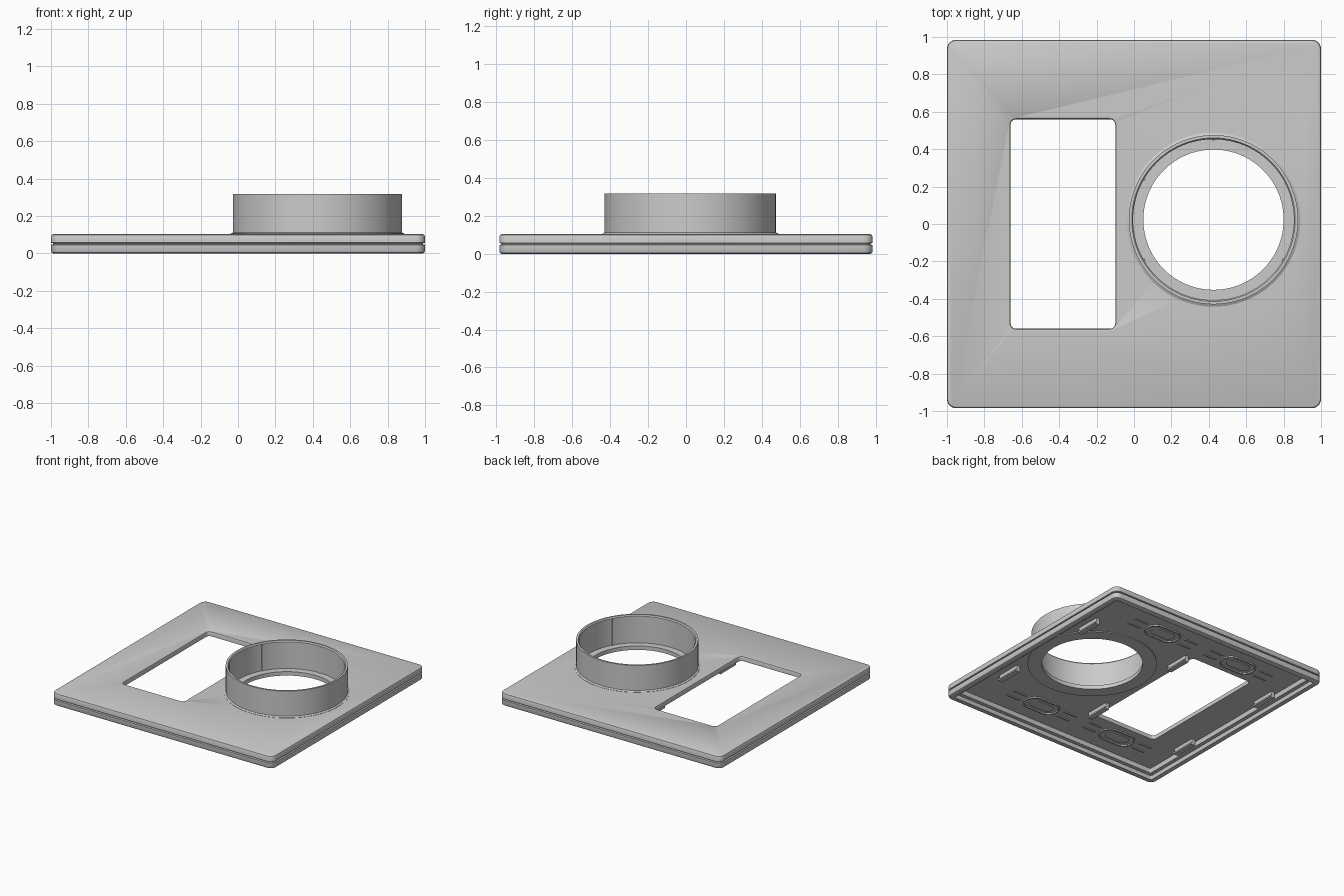
import bpy, bmesh
from math import sin, cos, pi, radians

if "Cube" in bpy.data.objects:
    bpy.data.objects.remove(bpy.data.objects["Cube"])

HOLE = (0.425, 0.023)          # centre of the round collar
CEIL = 0.065                   # underside of the thin top panel


def finish(bm, name, angle=30):
    bmesh.ops.recalc_face_normals(bm, faces=bm.faces)
    me = bpy.data.meshes.new(name)
    bm.to_mesh(me)
    bm.free()
    ob = bpy.data.objects.new(name, me)
    bpy.context.collection.objects.link(ob)
    bpy.ops.object.select_all(action='DESELECT')
    ob.select_set(True)
    bpy.context.view_layer.objects.active = ob
    bpy.ops.object.shade_smooth_by_angle(angle=radians(angle))
    return ob


def rounded(hx, hy, r, seg=8):
    """Outline of a rounded rectangle, anticlockwise."""
    pts = []
    for k, (sx, sy) in enumerate(((1, 1), (-1, 1), (-1, -1), (1, -1))):
        for i in range(seg + 1):
            a = (k + i / seg) * pi / 2
            pts.append((sx * (hx - r) + r * cos(a), sy * (hy - r) + r * sin(a)))
    return pts


def loft(bm, rings, closed=False):
    """Join rings of 3D points; cap both ends or close the section."""
    vs = [[bm.verts.new(p) for p in ring] for ring in rings]
    n = len(vs[0])
    pairs = list(zip(vs, vs[1:])) + ([(vs[-1], vs[0])] if closed else [])
    for a, b in pairs:
        for i in range(n):
            j = (i + 1) % n
            bm.faces.new((a[i], a[j], b[j], b[i]))
    if not closed:
        bm.faces.new(vs[0][::-1])
        bm.faces.new(vs[-1])


def rect_rings(c, hx, hy, r, profile):
    """profile = (inset, z) pairs."""
    return [[(c[0] + x, c[1] + y, z)
             for x, y in rounded(hx - d, hy - d, max(r - d, 0.008))]
            for d, z in profile]


def circle_rings(c, profile, n=96):
    """profile = (radius, z) pairs."""
    return [[(c[0] + r * cos(2 * pi * i / n), c[1] + r * sin(2 * pi * i / n), z)
             for i in range(n)] for r, z in profile]


def cut(target, cutter):
    m = target.modifiers.new('cut', 'BOOLEAN')
    m.operation, m.solver, m.object = 'DIFFERENCE', 'EXACT', cutter
    bpy.context.view_layer.objects.active = target
    bpy.ops.object.modifier_apply(modifier=m.name)
    bpy.data.objects.remove(cutter)


# Cover plate: hollow underside, stepped rim, side groove, flat top
bm = bmesh.new()
loft(bm, rect_rings((0, 0), 1.0, 0.985, 0.05, [
    (0.085, CEIL), (0.08, 0.03), (0.05, 0.03), (0.045, 0.0), (0.012, 0.0),
    (0.004, 0.004), (0, 0.012), (0, 0.046), (0.012, 0.049), (0.012, 0.054),
    (0, 0.057), (0, 0.09), (0.004, 0.099), (0.012, 0.103)]))
plate = finish(bm, 'cover_plate')

# Rectangular window with a softened top edge
bm = bmesh.new()
loft(bm, rect_rings((-0.38, 0), 0.29, 0.57, 0.04, [
    (0.01, -0.05), (0.01, 0.092), (0.007, 0.1), (0, 0.104), (0, 0.2)]))
cut(plate, finish(bm, 'window_cutter'))

# Round hole, with a shallow seat inside the collar
bm = bmesh.new()
loft(bm, circle_rings(HOLE, [(0.375, -0.05), (0.375, 0.09), (0.43, 0.09), (0.43, 0.2)]))
cut(plate, finish(bm, 'hole_cutter'))
bpy.ops.object.select_all(action='DESELECT')
plate.select_set(True)
bpy.ops.object.shade_smooth_by_angle(angle=radians(30))

# Collar tube with a small foot and chamfered inner lip
bm = bmesh.new()
loft(bm, circle_rings(HOLE, [
    (0.43, 0.088), (0.465, 0.088), (0.465, 0.105), (0.4525, 0.112),
    (0.4525, 0.317), (0.437, 0.317), (0.43, 0.308)]), closed=True)
finish(bm, 'collar')


def box(bm, c, size, rot=0):
    out = rect_rings((0, 0), size[0] / 2, size[1] / 2, 0.001,
                     [(0, c[2] - size[2] / 2), (0, c[2] + size[2] / 2)])
    corners = [(-1, -1), (1, -1), (1, 1), (-1, 1)]
    loft(bm, [[(c[0] + sx * size[0] / 2 * cos(rot) - sy * size[1] / 2 * sin(rot),
                c[1] + sx * size[0] / 2 * sin(rot) + sy * size[1] / 2 * cos(rot), ring[0][2])
               for sx, sy in corners] for ring in out])


# Thin guide ribs on the collar's inner wall
bm = bmesh.new()
for deg in (90, 150, 210, 330):
    a = radians(deg)
    box(bm, (HOLE[0] + 0.43 * cos(a), HOLE[1] + 0.43 * sin(a), 0.195),
        (0.012, 0.012, 0.215), a)
finish(bm, 'collar_ribs')

# Underside: low boss round the hole
bm = bmesh.new()
loft(bm, circle_rings(HOLE, [(0.375, 0.07), (0.375, 0.058), (0.48, 0.058), (0.48, 0.07)]),
     closed=True)
finish(bm, 'hole_boss')

# Underside: clip tabs, oval pads and stiffening ribs, mirrored front to back
tabs, pads, ribs = bmesh.new(), bmesh.new(), bmesh.new()
for s in (1, -1):
    for x in (-0.88, -0.045, 0.82):
        box(tabs, (x, s * 0.46, 0.043), (0.03, 0.2, 0.054))
        box(tabs, (x + 0.02, s * 0.46, 0.022), (0.02, 0.2, 0.012))
    for x in (-0.42, 0.31):
        c = (x, s * 0.7)
        loft(pads, rect_rings(c, 0.15, 0.085, 0.08, [
            (0, 0.07), (0, 0.055), (0.012, 0.055), (0.012, 0.07)]), closed=True)
        loft(pads, rect_rings(c, 0.1, 0.045, 0.04, [(0, 0.07), (0, 0.058)]))
        for dx in (-0.24, 0.24):
            for dy in (-0.04, 0.04):
                box(ribs, (x + dx, c[1] + dy, 0.063), (0.12, 0.012, 0.012))
finish(tabs, 'clip_tabs')
finish(pads, 'oval_pads')
finish(ribs, 'underside_ribs')
